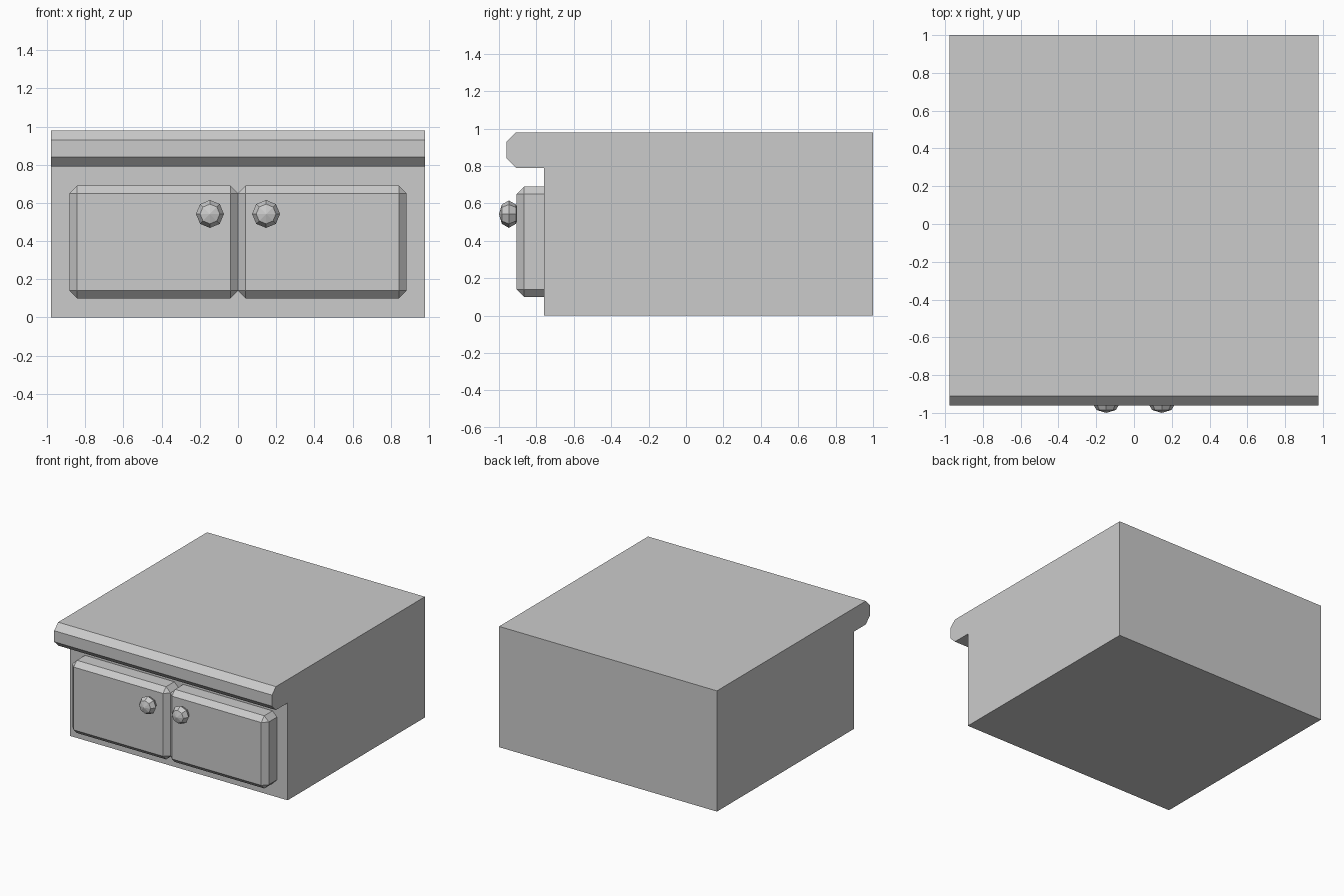
import bpy, bmesh, math
from mathutils import Matrix

if "Cube" in bpy.data.objects:
    bpy.data.objects.remove(bpy.data.objects["Cube"])


def add_object(name, bm):
    bmesh.ops.recalc_face_normals(bm, faces=bm.faces)
    mesh = bpy.data.meshes.new(name)
    bm.to_mesh(mesh)
    bm.free()
    obj = bpy.data.objects.new(name, mesh)
    bpy.context.collection.objects.link(obj)
    return obj


# Cabinet body with overhanging, chamfered top: side profile (y, z) extruded along x
HALF_W = 0.978
profile = [(1, 0), (1, 0.98), (-0.91, 0.98), (-0.96, 0.93),
           (-0.96, 0.84), (-0.91, 0.79), (-0.76, 0.79), (-0.76, 0)]
bm = bmesh.new()
side = bm.faces.new([bm.verts.new((-HALF_W, y, z)) for y, z in profile])
ext = bmesh.ops.extrude_face_region(bm, geom=[side], use_keep_orig=True)
moved = [v for v in ext["geom"] if isinstance(v, bmesh.types.BMVert)]
bmesh.ops.translate(bm, verts=moved, vec=(2 * HALF_W, 0, 0))
add_object("cabinet_body", bm)


# Chamfered door, its back sunk into the body
def door(name, sign):
    bm = bmesh.new()
    size = Matrix.Diagonal((0.882, 0.225, 0.59, 1))
    bmesh.ops.create_cube(
        bm, size=1, matrix=Matrix.Translation((sign * 0.441, -0.7925, 0.395)) @ size)
    obj = add_object(name, bm)
    bevel = obj.modifiers.new("chamfer", 'BEVEL')
    bevel.width = 0.04
    bevel.segments = 1


# Faceted eight-sided knob, slightly flattened, pole facing forward
def knob(name, sign):
    bm = bmesh.new()
    bmesh.ops.create_uvsphere(
        bm, u_segments=8, v_segments=4, radius=1,
        matrix=Matrix.Translation((sign * 0.147, -0.947, 0.542))
        @ Matrix.Diagonal((0.073, 0.053, 0.073, 1))
        @ Matrix.Rotation(math.pi / 2, 4, 'X'))
    add_object(name, bm)


for label, sign in (("left", -1), ("right", 1)):
    door(label + "_door", sign)
    knob(label + "_knob", sign)
